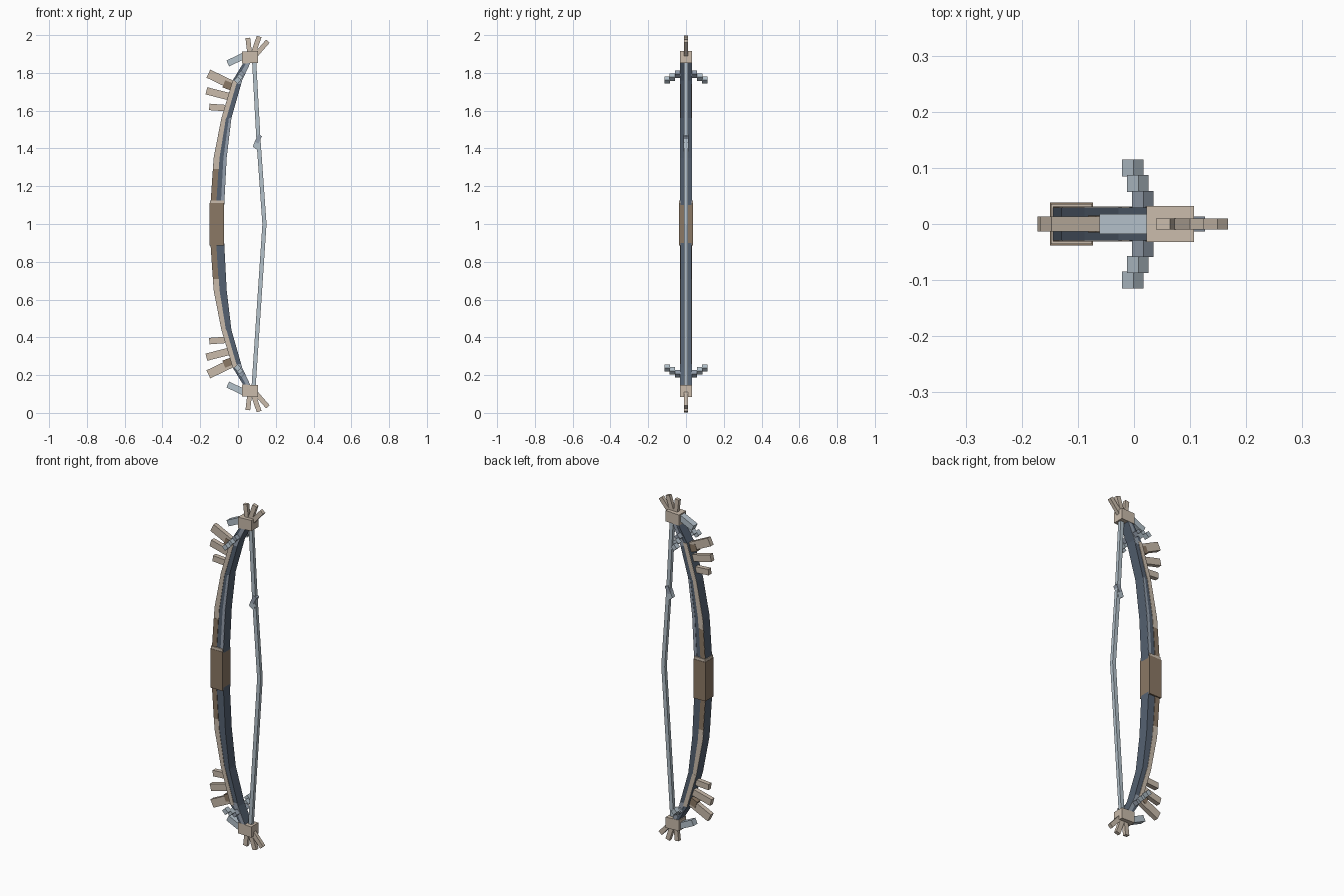
import bpy, bmesh
from mathutils import Vector

cube = bpy.data.objects.get("Cube")
if cube:
    bpy.data.objects.remove(cube)


def material(name, color):
    m = bpy.data.materials.new(name)
    m.use_nodes = True
    m.diffuse_color = (*color, 1)
    m.node_tree.nodes["Principled BSDF"].inputs["Base Color"].default_value = (*color, 1)
    return m


SLATE = material("dark slate", (0.09, 0.12, 0.165))
STEEL = material("steel blue", (0.30, 0.35, 0.42))
PALE = material("pale blue", (0.46, 0.54, 0.60))
BEIGE = material("beige wood", (0.59, 0.50, 0.41))
BROWN = material("brown leather", (0.26, 0.19, 0.13))


def prism(name, outline, y0, y1, mat):
    """Extrude an x-z outline from y0 to y1."""
    bm = bmesh.new()
    front = [bm.verts.new((x, y0, z)) for x, z in outline]
    back = [bm.verts.new((x, y1, z)) for x, z in outline]
    bm.faces.new(front)
    bm.faces.new(back[::-1])
    n = len(outline)
    for i in range(n):
        j = (i + 1) % n
        bm.faces.new((front[i], back[i], back[j], front[j]))
    bmesh.ops.recalc_face_normals(bm, faces=bm.faces)
    mesh = bpy.data.meshes.new(name)
    bm.to_mesh(mesh)
    bm.free()
    mesh.materials.append(mat)
    obj = bpy.data.objects.new(name, mesh)
    bpy.context.collection.objects.link(obj)
    return obj


def rect(x0, x1, z0, z1):
    return [(x0, z0), (x1, z0), (x1, z1), (x0, z1)]


def stick(a, b, width):
    """Outline of a straight bar from a to b."""
    a, b = Vector(a), Vector(b)
    d = (b - a).normalized() * width / 2
    side = Vector((-d.y, d.x))
    return [tuple(p) for p in (a + side, b + side, b - side, a - side)]


# Limb profile: height from the middle, outer x, inner x
LIMB = [(0.10, -0.146, -0.073), (0.35, -0.129, -0.060), (0.56, -0.088, -0.035),
        (0.76, -0.028, 0.022), (0.88, 0.045, 0.078)]


def limb_x(h, t):
    for (h0, o0, i0), (h1, o1, i1) in zip(LIMB, LIMB[1:]):
        if h <= h1:
            f = (h - h0) / (h1 - h0)
            outer, inner = o0 + f * (o1 - o0), i0 + f * (i1 - i0)
            return outer + t * (inner - outer)


def limb_band(h0, h1, t0, t1):
    hs = [h0] + [row[0] for row in LIMB if h0 < row[0] < h1] + [h1]
    return [(limb_x(h, t0), h) for h in hs] + [(limb_x(h, t1), h) for h in hs[::-1]]


# Grip
prism("grip", rect(-0.15, -0.073, 0.885, 1.11), -0.038, 0.038, BROWN)
prism("grip_cap", rect(-0.148, -0.075, 1.11, 1.125), -0.036, 0.036, BEIGE)

for side, s in (("upper", 1), ("lower", -1)):
    def part(name, outline, depth, mat, y=0):
        pts = [(x, 1 + s * h) for x, h in outline]
        return prism(f"{side}_{name}", pts, y - depth, y + depth, mat)

    # Curved limb with side inlays
    part("limb", limb_band(0.10, 0.88, 0, 1), 0.029, SLATE)
    part("limb_wrap", limb_band(0.10, 0.29, 0.01, 0.42), 0.0315, BROWN)
    part("limb_inlay", limb_band(0.29, 0.56, 0.01, 0.45), 0.031, BEIGE)
    part("limb_tip_inlay", limb_band(0.56, 0.76, 0.01, 0.5), 0.0315, BEIGE)
    if s > 0:
        part("inner_inlay", limb_band(0.12, 0.56, 0.75, 0.99), 0.0305, STEEL)
    part("inner_tip_inlay", limb_band(0.74, 0.88, 0.4, 0.99), 0.0305, STEEL)

    # Tip block and its splayed splints
    part("tip_block", [(0.022, 0.85), (0.107, 0.853), (0.107, 0.915), (0.022, 0.912)], 0.032, BEIGE)
    for i, (a, b, w) in enumerate([((0.062, 0.90), (0.052, 0.985), 0.025),
                                   ((0.08, 0.90), (0.112, 0.993), 0.026),
                                   ((0.09, 0.89), (0.158, 0.968), 0.025)]):
        part(f"tip_splint_{i + 1}", stick(a, b, w), 0.01, BEIGE)
    part("tip_barb", stick((0.03, 0.89), (-0.054, 0.85), 0.034), 0.018, PALE)

    # Outer feathers
    for i, (a, b, w) in enumerate([((-0.03, 0.735), (-0.157, 0.796), 0.047),
                                   ((-0.05, 0.675), (-0.167, 0.705), 0.039),
                                   ((-0.07, 0.614), (-0.152, 0.62), 0.034)]):
        part(f"feather_{i + 1}", stick(a, b, w), 0.013, BEIGE)
    part("feather_root", stick((-0.03, 0.725), (-0.075, 0.742), 0.04), 0.015, BROWN)

    # Stepped side prongs
    for label, d in (("front", -1), ("back", 1)):
        for i, (x, y, h, mat) in enumerate([(0.016, 0.044, 0.793, STEEL),
                                            (0.007, 0.072, 0.777, PALE),
                                            (-0.002, 0.100, 0.762, PALE)]):
            part(f"{label}_prong_{i + 1}", stick((x + 0.010, h + 0.010), (x - 0.010, h - 0.010), 0.026),
                 0.015, mat, d * y)

# Bowstring, drawn to a shallow point, with a frayed knot
STRING = [(0.082, 0.13), (0.14, 1.0), (0.108, 1.45), (0.085, 1.87)]
w = 0.011
prism("bowstring", [(x - w, z) for x, z in STRING] + [(x + w, z) for x, z in STRING[::-1]],
      -0.01, 0.01, PALE)
prism("string_knot", stick((0.117, 1.47), (0.098, 1.43), 0.022), -0.013, 0.013, STEEL)
prism("string_fray", [(0.078, 1.41), (0.112, 1.385), (0.118, 1.43), (0.09, 1.44)], -0.012, 0.012, PALE)
